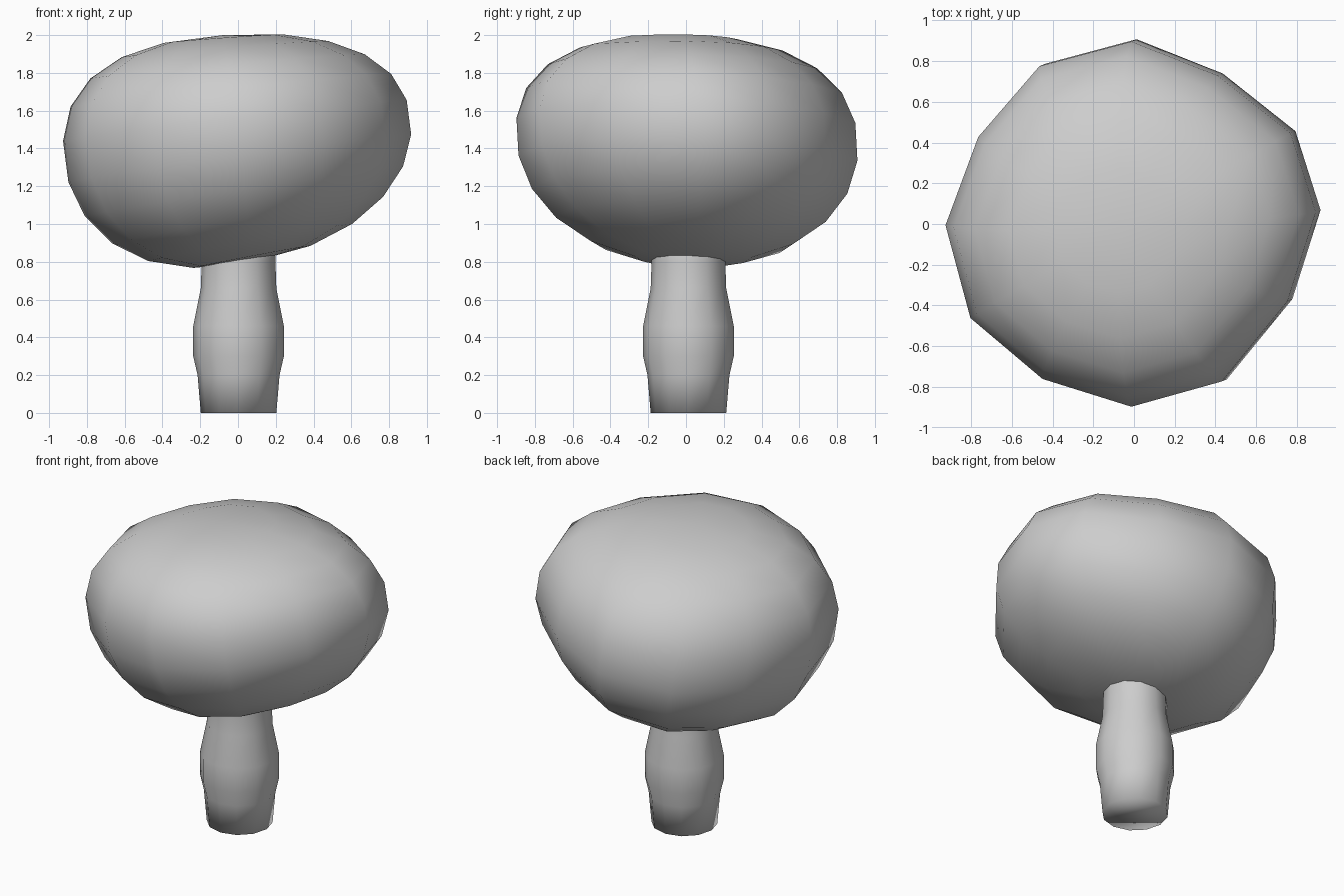
import bpy, bmesh
from math import atan2, asin, sin, cos, pi, radians, copysign

cube = bpy.data.objects.get("Cube")
if cube:
    bpy.data.objects.remove(cube, do_unlink=True)

grey = bpy.data.materials.new("light_grey")
grey.use_nodes = True
colour = (0.61, 0.61, 0.61, 1)
grey.diffuse_color = colour
grey.node_tree.nodes["Principled BSDF"].inputs["Base Color"].default_value = colour


def finish(bm, name):
    """Turn a bmesh into a smooth shaded object."""
    bmesh.ops.recalc_face_normals(bm, faces=bm.faces)
    mesh = bpy.data.meshes.new(name)
    bm.to_mesh(mesh)
    bm.free()
    mesh.materials.append(grey)
    mesh.shade_smooth()
    obj = bpy.data.objects.new(name, mesh)
    bpy.context.collection.objects.link(obj)
    return obj


# Crown: a squashed ball with uneven sides, leaning and thinner towards +x
SIDES = 12
reach = [.915, .91, .855, .91, .91, .875, .92, .92, .88, .9, .895, .86]
bm = bmesh.new()
bmesh.ops.create_uvsphere(bm, u_segments=SIDES, v_segments=11, radius=1)
for v in bm.verts:
    turn = atan2(v.co.y, v.co.x)
    slot = round(turn / (2 * pi) * SIDES) % SIDES
    if slot in (0, SIDES - 1):
        turn += radians(4)
    s = max(-1, min(1, v.co.z))
    radius = reach[slot] * cos(asin(s)) ** .85
    x, y = radius * cos(turn), radius * sin(turn)
    rise = copysign(.6 * abs(s) ** .92, s) * (1 - .1 * x)
    v.co = (x - .13 * rise, y - .055 * rise,
            1.45 - .05 * s * s + rise + .13 * x - .015 * y)
finish(bm, "crown")

# Trunk: a closed round post that bulges in the middle
profile = [(.2, 0), (.217, .2), (.24, .3), (.24, .46), (.2, .66), (.195, .8), (.19, 1)]
bm = bmesh.new()
rings = []
for radius, height in profile:
    rings.append([bm.verts.new((.003 + radius * cos(2 * pi * i / SIDES),
                                .013 + radius * sin(2 * pi * i / SIDES), height))
                  for i in range(SIDES)])
for lower, upper in zip(rings, rings[1:]):
    for i in range(SIDES):
        j = (i + 1) % SIDES
        bm.faces.new((lower[i], lower[j], upper[j], upper[i]))
bm.faces.new(rings[0])
bm.faces.new(rings[-1])
finish(bm, "trunk")
